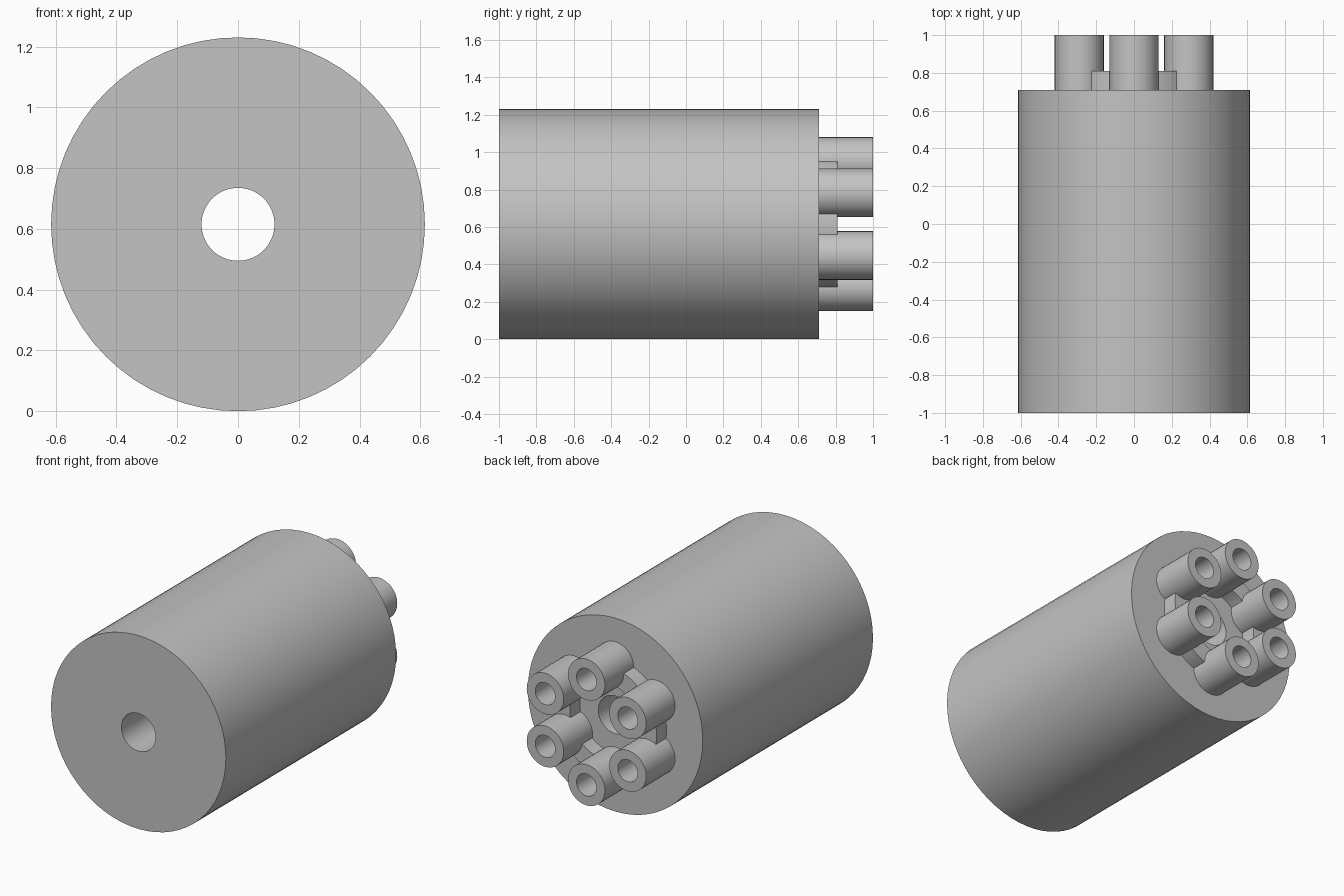
import bpy, bmesh, math
from mathutils import Matrix

if "Cube" in bpy.data.objects:
    bpy.data.objects.remove(bpy.data.objects["Cube"])

CZ = 0.615          # height of the main axis
BACK = 0.71         # y of the body's rear face

grey = bpy.data.materials.new("grey")
grey.diffuse_color = (0.55, 0.55, 0.55, 1)
grey.use_nodes = True
grey.node_tree.nodes["Principled BSDF"].inputs["Base Color"].default_value = grey.diffuse_color


def ring(name, r_out, r_in, y0, y1, cx=0, cz=CZ, n=64, start=0, span=math.tau):
    """Hollow cylinder, or an arc of one, along y."""
    full = span >= math.tau - 1e-6
    bm = bmesh.new()
    loops = []
    for i in range(n if full else n + 1):
        a = start + span * i / n
        c, s = math.cos(a), math.sin(a)
        loops.append([bm.verts.new((cx + r * c, y, cz + r * s))
                      for r, y in ((r_out, y0), (r_out, y1), (r_in, y1), (r_in, y0))])
    for i in range(n):
        p, q = loops[i], loops[(i + 1) % len(loops)]
        for j in range(4):
            k = (j + 1) % 4
            bm.faces.new((p[j], p[k], q[k], q[j]))
    if not full:
        bm.faces.new(loops[0])
        bm.faces.new(loops[-1])
    bmesh.ops.recalc_face_normals(bm, faces=bm.faces)
    mesh = bpy.data.meshes.new(name)
    bm.to_mesh(mesh)
    bm.free()
    mesh.materials.append(grey)
    ob = bpy.data.objects.new(name, mesh)
    bpy.context.collection.objects.link(ob)
    bpy.ops.object.select_all(action='DESELECT')
    ob.select_set(True)
    bpy.context.view_layer.objects.active = ob
    bpy.ops.object.shade_smooth_by_angle(angle=math.radians(30))
    return ob


# Main body with a bore right through it
ring("body", 0.615, 0.12, -1, BACK)

for i in range(6):
    # Six hollow posts on the rear face
    a = math.radians(30 + 60 * i)
    ring(f"post_{i + 1}", 0.13, 0.07, BACK, 1,
         0.335 * math.cos(a), CZ + 0.335 * math.sin(a), n=40)
    # Short curved web joining neighbouring posts, ends buried in the post walls
    ring(f"web_{i + 1}", 0.36, 0.25, BACK, 0.81, n=6,
         start=math.radians(60 * i - 13), span=math.radians(26))
